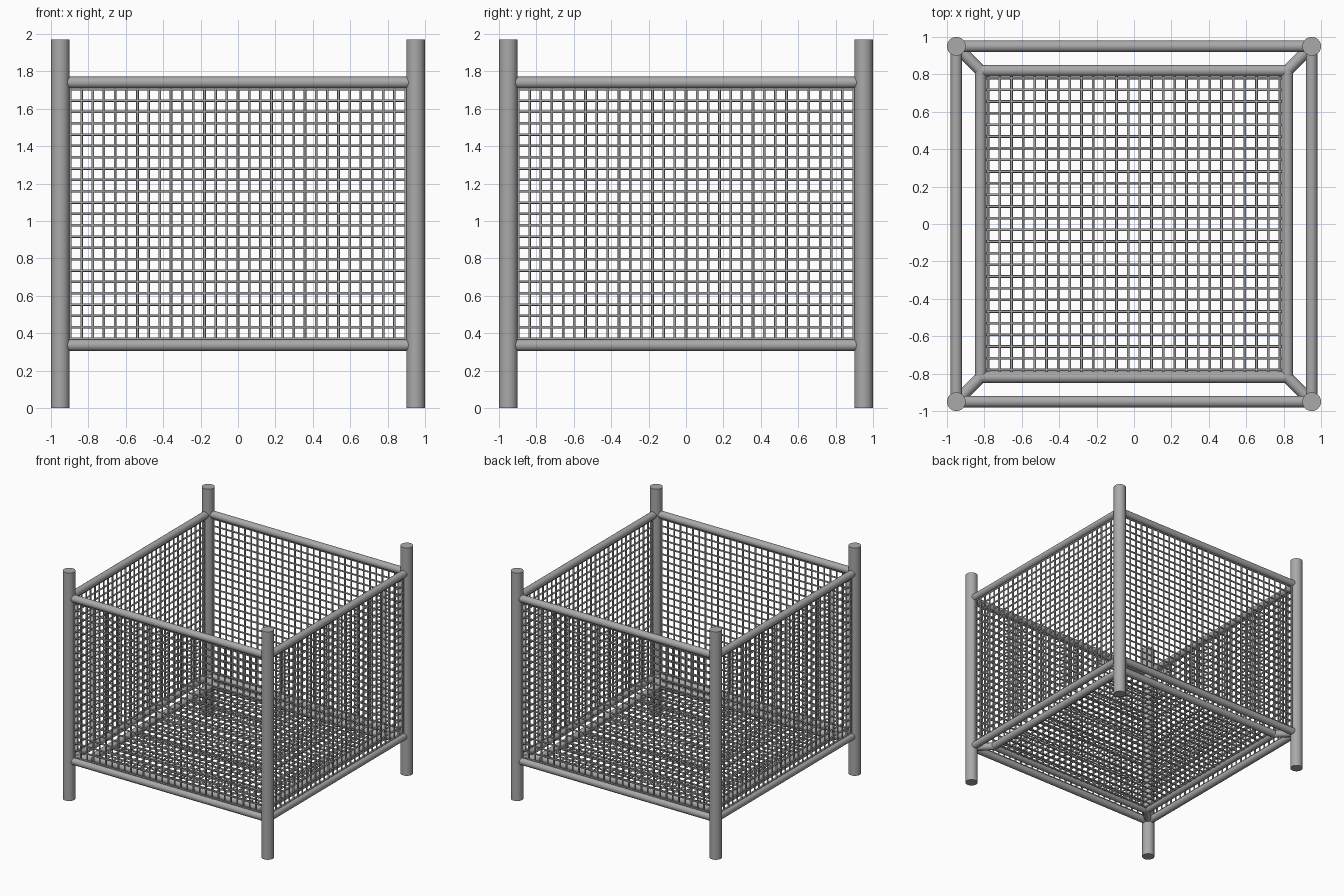
import bpy
import bmesh
from math import radians
from mathutils import Vector, Matrix

cube = bpy.data.objects.get("Cube")
if cube:
    bpy.data.objects.remove(cube, do_unlink=True)

POST, TUBE, WIRE = 0.05, 0.031, 0.007      # radii
EDGE, INNER = 0.95, 0.82                   # outer and floor frame offsets
LOW, HIGH, TOP = 0.335, 1.74, 1.97         # heights


def flat_material(name, value):
    mat = bpy.data.materials.new(name)
    mat.use_nodes = True
    colour = (value, value, value, 1)
    mat.diffuse_color = colour
    mat.node_tree.nodes["Principled BSDF"].inputs["Base Color"].default_value = colour
    return mat


steel = flat_material("grey steel", 0.4)


def rods(name, segments, radius, sides, ball=False):
    """One object made of straight round rods, with optional ball joints at the starts."""
    bm = bmesh.new()
    for a, b in segments:
        a, b = Vector(a), Vector(b)
        turn = (b - a).to_track_quat('Z', 'Y').to_matrix().to_4x4()
        bmesh.ops.create_cone(bm, cap_ends=True, segments=sides, radius1=radius,
                              radius2=radius, depth=(b - a).length,
                              matrix=Matrix.Translation((a + b) / 2) @ turn)
        if ball:
            bmesh.ops.create_uvsphere(bm, u_segments=sides, v_segments=sides // 2,
                                      radius=radius, matrix=Matrix.Translation(a))
    mesh = bpy.data.meshes.new(name)
    bm.to_mesh(mesh)
    bm.free()
    obj = bpy.data.objects.new(name, mesh)
    bpy.context.collection.objects.link(obj)
    mesh.materials.append(steel)
    bpy.ops.object.select_all(action='DESELECT')
    obj.select_set(True)
    bpy.context.view_layer.objects.active = obj
    bpy.ops.object.shade_smooth_by_angle(angle=radians(50))
    return obj


def spread(low, high, cells):
    return [low + (high - low) * i / cells for i in range(cells + 1)]


def square(r, z):
    pts = [(-r, -r, z), (r, -r, z), (r, r, z), (-r, r, z)]
    return list(zip(pts, pts[1:] + pts[:1]))


corners = [(sx, sy) for sx in (-1, 1) for sy in (-1, 1)]

# Corner posts
rods("corner_posts", [((x * EDGE, y * EDGE, 0), (x * EDGE, y * EDGE, TOP))
                      for x, y in corners], POST, 32)

# Side rails
rods("lower_rails", square(EDGE, LOW), TUBE, 24)
rods("upper_rails", square(EDGE, HIGH), TUBE, 24)

# Floor frame and its diagonal braces to the posts
rods("floor_frame", square(INNER, LOW), TUBE, 24, ball=True)
rods("corner_braces", [((x * INNER, y * INNER, LOW), (x * EDGE, y * EDGE, LOW))
                       for x, y in corners], TUBE, 24)

# Side wire mesh, built on the front and turned round the other sides
uprights = [((x, -EDGE, LOW), (x, -EDGE, HIGH)) for x in spread(-0.896, 0.896, 30)]
levels = [((-EDGE, -EDGE, z), (EDGE, -EDGE, z)) for z in spread(0.371, 1.704, 22)]
for i, side in enumerate(("front", "left", "back", "right")):
    panel = rods(side + "_wire_mesh", uprights + levels, WIRE, 8)
    panel.data.transform(Matrix.Rotation(radians(90 * i), 4, 'Z'))

# Floor wire mesh
steps = spread(-0.78, 0.78, 25)
rods("floor_wire_mesh",
     [((x, -INNER, LOW), (x, INNER, LOW)) for x in steps] +
     [((-INNER, y, LOW), (INNER, y, LOW)) for y in steps], WIRE, 8)
